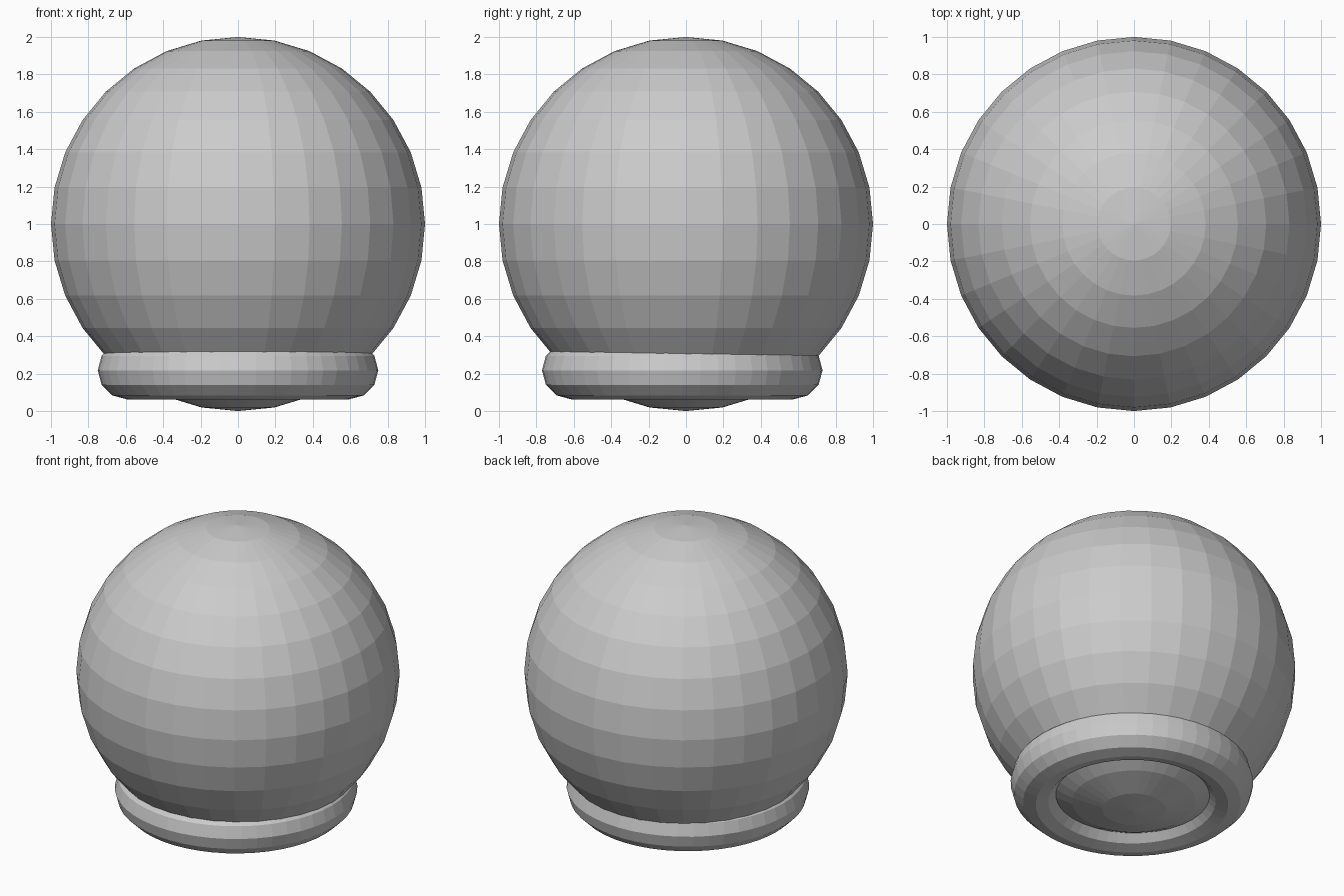
import bpy

# Remove the default object
cube = bpy.data.objects.get("Cube")
if cube:
    bpy.data.objects.remove(cube, do_unlink=True)

# One plain grey for everything
grey = bpy.data.materials.new("plain_grey")
grey.use_nodes = True
colour = (0.6, 0.6, 0.6, 1.0)
grey.diffuse_color = colour
grey.node_tree.nodes["Principled BSDF"].inputs["Base Color"].default_value = colour


def finish(name):
    """Name the new object and give it its flat-shaded material."""
    obj = bpy.context.object
    obj.name = name
    obj.data.materials.append(grey)
    bpy.ops.object.shade_flat()
    return obj


# Globe
bpy.ops.mesh.primitive_uv_sphere_add(segments=32, ring_count=16, radius=1, location=(0, 0, 1))
finish("globe")

# Ring base around the underside of the globe
bpy.ops.mesh.primitive_torus_add(major_segments=48, minor_segments=12, major_radius=0.595,
                                 minor_radius=0.155, location=(0, -0.02, 0.218))
finish("base_ring")
